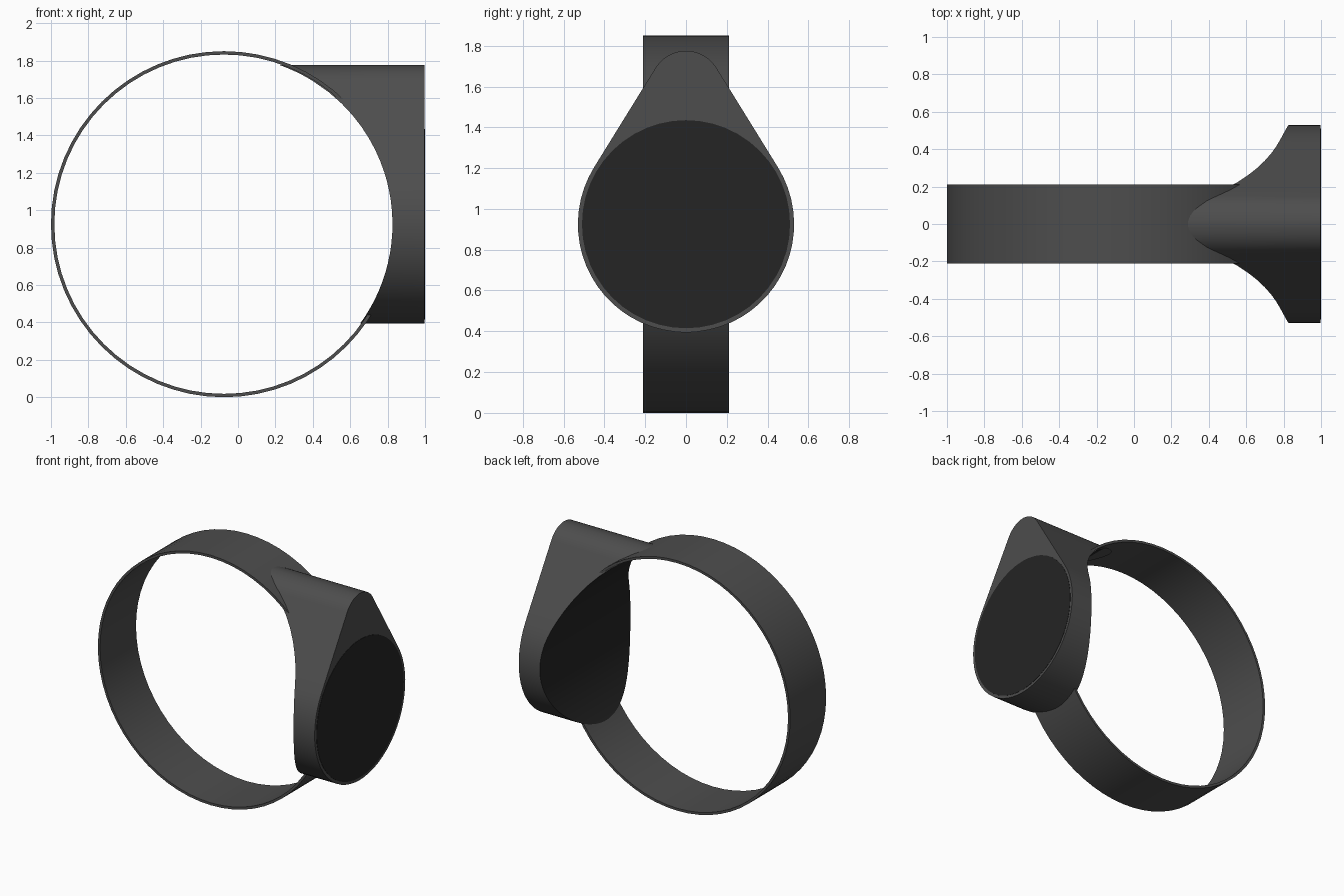
import bpy, bmesh, math

if "Cube" in bpy.data.objects:
    bpy.data.objects.remove(bpy.data.objects["Cube"])

CX, CZ = -0.075, 0.925          # ring centre
R_OUT, R_IN, R_BACK = 0.925, 0.907, 0.901
BAND = 0.21                     # half width of the band
FRONT = 0.998                   # front plane of the head
R_HEAD, R_TIP, Z_TIP = 0.53, 0.175, 1.60


def material(name, v):
    m = bpy.data.materials.new(name)
    m.diffuse_color = (v, v, v, 1)
    m.use_nodes = True
    m.node_tree.nodes["Principled BSDF"].inputs["Base Color"].default_value = m.diffuse_color
    return m


metal = material("dark_grey_metal", 0.075)
stone = material("black_stone", 0.018)


def finish(name, bm, mats):
    bmesh.ops.recalc_face_normals(bm, faces=bm.faces)
    me = bpy.data.meshes.new(name)
    bm.to_mesh(me)
    bm.free()
    for m in mats:
        me.materials.append(m)
    ob = bpy.data.objects.new(name, me)
    bpy.context.collection.objects.link(ob)
    bpy.ops.object.select_all(action='DESELECT')
    ob.select_set(True)
    bpy.context.view_layer.objects.active = ob
    bpy.ops.object.shade_smooth_by_angle(angle=math.radians(35))
    return ob


# Band: thin rectangular section swept round the y axis
bm = bmesh.new()
N = 64
rings = []
for i in range(N):
    a = 2 * math.pi * i / N
    rings.append([bm.verts.new((CX + r * math.cos(a), y, CZ + r * math.sin(a)))
                  for r, y in ((R_OUT, -BAND), (R_OUT, BAND), (R_IN, BAND), (R_IN, -BAND))])
for i in range(N):
    p, q = rings[i], rings[(i + 1) % N]
    for k in range(4):
        bm.faces.new((p[k], p[(k + 1) % 4], q[(k + 1) % 4], q[k]))
finish("band", bm, [metal])

# Head: teardrop outline built in rows, its back curved to follow the band
split = math.asin((R_HEAD - R_TIP) / (Z_TIP - CZ))   # angle where the arcs meet the straight sides
rows = []                                            # (half width, height)
for i in range(1, 21):
    a = -math.pi / 2 + (split + math.pi / 2) * i / 20
    rows.append((R_HEAD * math.cos(a), CZ + R_HEAD * math.sin(a)))
w0, z0 = rows[-1]
w1, z1 = R_TIP * math.cos(split), Z_TIP + R_TIP * math.sin(split)
for i in range(1, 8):
    t = i / 8
    rows.append((w0 + (w1 - w0) * t, z0 + (z1 - z0) * t))
for i in range(8):
    a = split + (math.pi / 2 - split) * i / 8
    rows.append((R_TIP * math.cos(a), Z_TIP + R_TIP * math.sin(a)))

bm = bmesh.new()
loops = []
for w, z in [(0.02, CZ - R_HEAD)] + rows + [(0.01, Z_TIP + R_TIP)]:
    back = CX + math.sqrt(R_BACK ** 2 - (z - CZ) ** 2)
    loops.append([bm.verts.new(c) for c in
                  ((back, -w, z), (FRONT, -w, z), (FRONT, w, z), (back, w, z))])
for p, q in zip(loops, loops[1:]):
    for k in range(4):
        f = bm.faces.new((p[k], p[(k + 1) % 4], q[(k + 1) % 4], q[k]))
        if k == 3 and p[0].co.z < 1.68:              # curved back is stone
            f.material_index = 1
bm.faces.new(loops[0])
bm.faces.new(loops[-1])
finish("head", bm, [metal, stone])

# Round stone face set on the front of the head
bm = bmesh.new()
bmesh.ops.create_cone(bm, cap_ends=True, segments=48, radius1=0.51, radius2=0.51, depth=0.004)
for v in bm.verts:
    x, y, z = v.co
    v.co = (FRONT + z, x, CZ + y)
finish("stone_face", bm, [stone])
